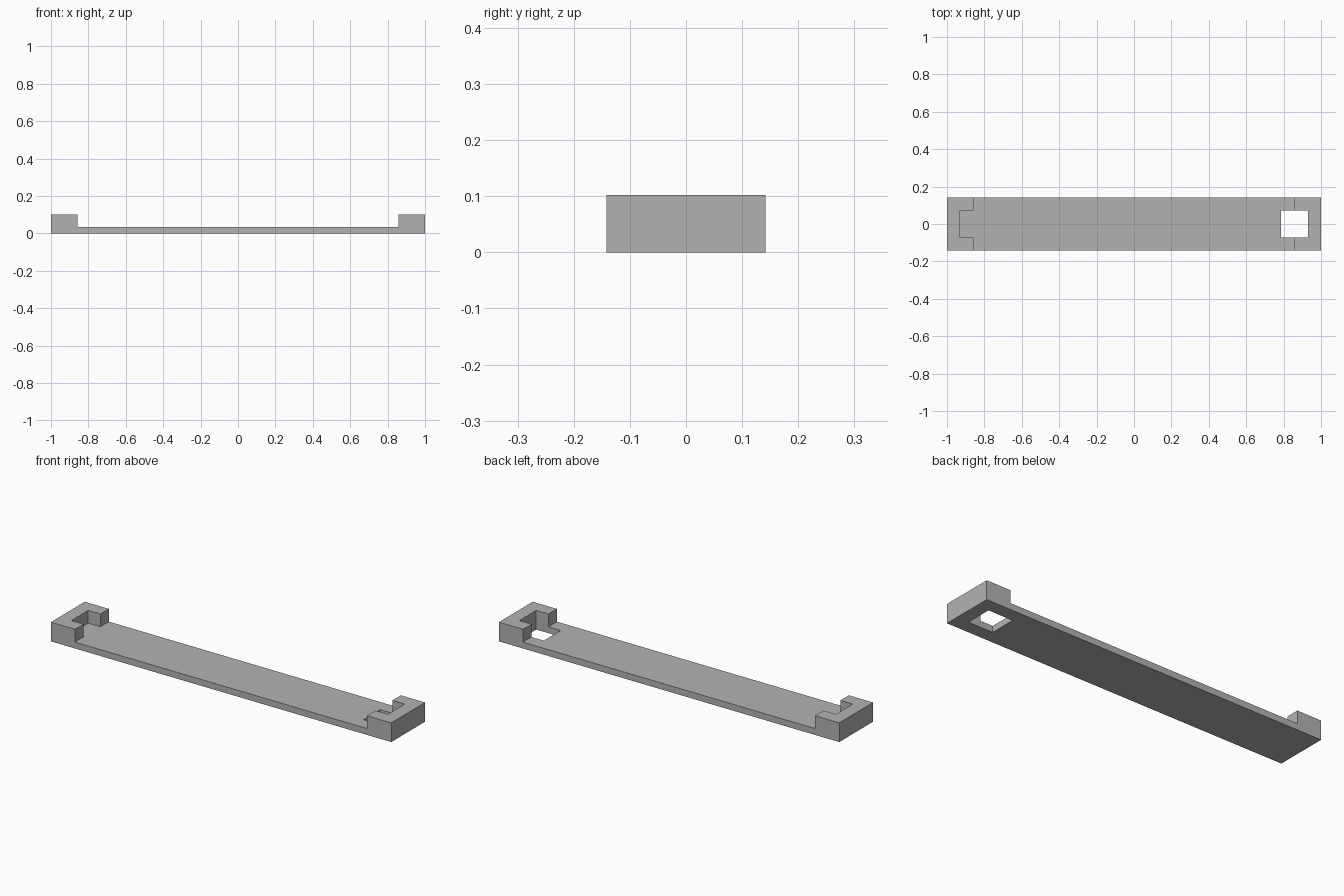
import bpy, bmesh, math
from mathutils import Vector

cube = bpy.data.objects.get("Cube")
if cube:
    bpy.data.objects.remove(cube, do_unlink=True)

grey = bpy.data.materials.new("plain grey")
grey.use_nodes = True
colour = (0.45, 0.45, 0.45, 1)
grey.diffuse_color = colour
grey.node_tree.nodes["Principled BSDF"].inputs["Base Color"].default_value = colour

# Cut planes dividing the bar into blocks
END, RIM, LIP, HOLE = 1.0, 0.93, 0.858, 0.786
cuts = [
    [-END, -RIM, -LIP, HOLE, LIP, RIM, END],
    [-0.142, -0.071, 0.071, 0.142],
    [0, 0.034, 0.102],
]


def is_solid(cell):
    if any(not 0 <= c < len(axis) - 1 for c, axis in zip(cell, cuts)):
        return False
    x, y, z = [(axis[c] + axis[c + 1]) / 2 for c, axis in zip(cell, cuts)]
    in_middle = abs(y) < 0.071
    if z < 0.034:
        # Base plate with a square hole through its left end
        return not (in_middle and HOLE < x < RIM)
    # Raised U-shaped end brackets, open towards the middle
    return abs(x) > (RIM if in_middle else LIP)


# Skin every solid block where it meets empty space
bm = bmesh.new()
for i in range(len(cuts[0]) - 1):
    for j in range(len(cuts[1]) - 1):
        for k in range(len(cuts[2]) - 1):
            cell = (i, j, k)
            if not is_solid(cell):
                continue
            for axis in range(3):
                for side in (0, 1):
                    neighbour = list(cell)
                    neighbour[axis] += 2 * side - 1
                    if is_solid(neighbour):
                        continue
                    u, v = (axis + 1) % 3, (axis + 2) % 3
                    ring = []
                    for du, dv in ((0, 0), (1, 0), (1, 1), (0, 1)):
                        corner = list(cell)
                        corner[axis] += side
                        corner[u] += du
                        corner[v] += dv
                        ring.append(bm.verts.new(Vector(cuts[n][corner[n]] for n in range(3))))
                    bm.faces.new(ring if side else ring[::-1])

# Weld the skin and merge coplanar faces
bmesh.ops.remove_doubles(bm, verts=bm.verts[:], dist=1e-4)
bmesh.ops.dissolve_limit(bm, angle_limit=math.radians(1), verts=bm.verts[:], edges=bm.edges[:])
bmesh.ops.recalc_face_normals(bm, faces=bm.faces[:])

mesh = bpy.data.meshes.new("bracketed_bar")
bm.to_mesh(mesh)
bm.free()
mesh.materials.append(grey)
bar = bpy.data.objects.new("bracketed_bar", mesh)
bpy.context.collection.objects.link(bar)
